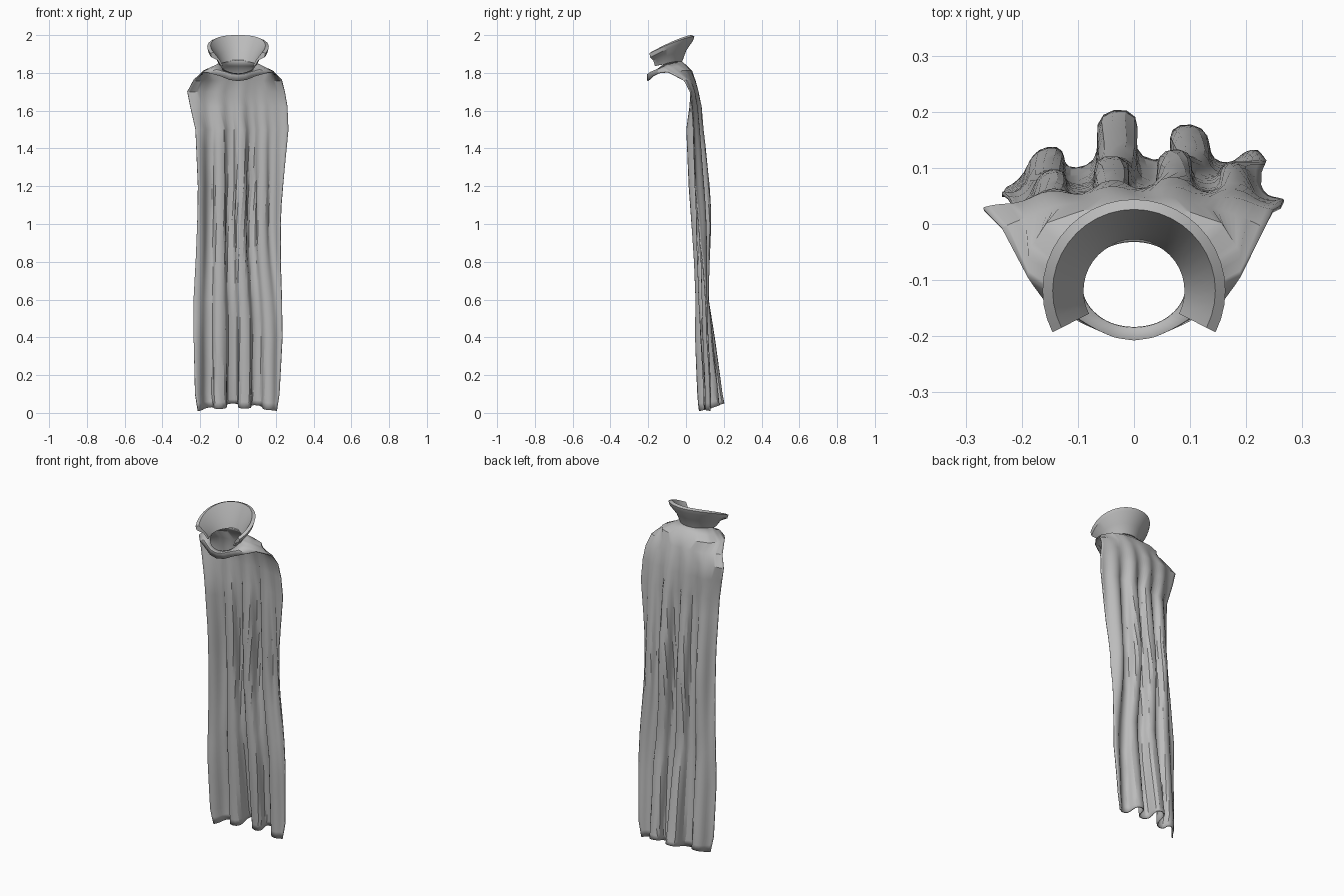
import bpy, bmesh
from math import sin, cos, radians, pi, tau

cube = bpy.data.objects.get("Cube")
if cube:
    bpy.data.objects.remove(cube)

grey = bpy.data.materials.new("grey_cloth")
grey.use_nodes = True
grey.diffuse_color = (0.5, 0.5, 0.5, 1)
grey.node_tree.nodes["Principled BSDF"].inputs["Base Color"].default_value = (0.5, 0.5, 0.5, 1)


def interpolate(table, key):
    """Blend the rows of a table sorted by its first column."""
    for low, high in zip(table, table[1:]):
        if key <= high[0]:
            f = max(0, (key - low[0]) / (high[0] - low[0]))
            return [a + (b - a) * f for a, b in zip(low[1:], high[1:])]
    return list(table[-1][1:])


def finish(name, bm):
    bmesh.ops.recalc_face_normals(bm, faces=bm.faces)
    mesh = bpy.data.meshes.new(name)
    bm.to_mesh(mesh)
    bm.free()
    mesh.materials.append(grey)
    obj = bpy.data.objects.new(name, mesh)
    bpy.context.collection.objects.link(obj)
    return obj


def bridge(bm, upper, lower, closed):
    count = len(upper)
    for i in range(count if closed else count - 1):
        j = (i + 1) % count
        bm.faces.new((upper[i], upper[j], lower[j], lower[i]))


# Yoke edge: angle from the back, x, y, z
YOKE = [(0, 0, 0.03, 1.81), (30, 0.09, 0.022, 1.812), (60, 0.155, 0, 1.81),
        (90, 0.187, -0.05, 1.808), (110, 0.188, -0.095, 1.805), (130, 0.155, -0.14, 1.8),
        (150, 0.09, -0.175, 1.782), (165, 0.045, -0.195, 1.763), (180, 0, -0.202, 1.757)]

# Hanging cloth: height, left edge, right edge, middle depth, edge pull, fold depth
DRAPE = [(0.01, -0.212, 0.205, 0.152, 0.05, 0.042), (0.1, -0.227, 0.22, 0.145, 0.05, 0.04),
         (0.4, -0.235, 0.235, 0.115, 0.035, 0.032), (0.6, -0.235, 0.232, 0.095, 0.015, 0.023),
         (0.8, -0.224, 0.225, 0.094, 0.02, 0.027), (1.05, -0.214, 0.225, 0.095, 0.035, 0.034),
         (1.2, -0.212, 0.238, 0.087, 0.04, 0.03), (1.5, -0.225, 0.267, 0.07, 0.045, 0.016),
         (1.62, -0.252, 0.262, 0.07, 0.045, 0.01), (1.7, -0.268, 0.248, 0.06, 0.035, 0.006),
         (1.76, -0.235, 0.232, 0.047, 0.055, 0.002)]
STEP, SIDE = 5, 110


def neck_point(angle):
    s, c = sin(radians(angle)), cos(radians(angle))
    return (0.094 * s, -0.107 + 0.077 * c, 1.85 + c * (0.016 if c > 0 else 0.055))


def yoke_point(angle):
    x, y, z = interpolate(YOKE, abs(angle))
    return (x if angle > 0 else -x, y, z)


def drape_point(angle, height):
    t = angle / SIDE
    left, right, depth, pull, fold = interpolate(DRAPE, height)
    x = left + (right - left) * (t + 1) / 2
    fold *= 1 - 0.6 * t * t
    low = min(1, max(0, (0.9 - height) / 0.4))
    phase = (x + 0.04 - 0.01 * low) / (0.112 + 0.018 * low) * tau
    x += 0.3 * fold * sin(2 * phase) * (1 - t ** 4)
    lean = 0.016 * t * min(1, max(0, (1.7 - height) / 0.2))
    y = depth + lean - pull * t * t + fold * (cos(phase) + 0.25 * cos(phase / 2 + 2 * height))
    hem = 0.03 * (1 - t * t) * max(0, 1 - height / 0.1) * (1 + 0.5 * cos(phase))
    return (x, y, height + hem)


# Cape: closed neck and yoke rings, then the back part continues to the hem
bm = bmesh.new()
angles = list(range(-180, 180, STEP))
neck = [neck_point(a) for a in angles]
edge = [yoke_point(a) for a in angles]
rings = []
for f in (0, 0.5, 1):
    ring = []
    for a, n, e in zip(angles, neck, edge):
        x, y, z = [p + (q - p) * f for p, q in zip(n, e)]
        front = max(0, -cos(radians(a))) * sin(pi * f)
        ring.append(bm.verts.new((x, y - 0.012 * front, z + 0.014 * front)))
    rings.append(ring)
for upper, lower in zip(rings, rings[1:]):
    bridge(bm, upper, lower, True)
back = [i for i, a in enumerate(angles) if abs(a) <= SIDE]
previous = [rings[-1][i] for i in back]
heights = [1.76, 1.7, 1.62] + [1.5 - 0.1 * i for i in range(15)] + [0.05, 0.01]
for height in heights:
    row = [bm.verts.new(drape_point(angles[i], height)) for i in back]
    bridge(bm, previous, row, False)
    previous = row
cape = finish("cape", bm)
cloth = cape.modifiers.new("cloth_thickness", "SOLIDIFY")
cloth.thickness = 0.006
cloth.offset = 0

# Collar: flared band open at the front, swept from a small section
bm = bmesh.new()
sections = []
for i in range(27):
    a = radians(-117 + 9 * i)
    drop = (1 - cos(a)) / (1 - cos(radians(117)))
    top, bottom = 2.0 - 0.09 * drop ** 1.3, 1.862 - 0.025 * drop
    middle = bottom + (top - bottom) * 0.4
    profile = [(0.1, bottom), (0.12, middle), (0.157, top - 0.028), (0.163, top - 0.006),
               (0.145, top), (0.106, middle), (0.09, bottom)]
    sections.append([bm.verts.new((r * sin(a), -0.119 + r * cos(a), z)) for r, z in profile])
for first, second in zip(sections, sections[1:]):
    bridge(bm, first, second, True)
bm.faces.new(sections[0])
bm.faces.new(sections[-1])
collar = finish("collar", bm)

for part in (cape, collar):
    part.select_set(True)
bpy.context.view_layer.objects.active = collar
bpy.ops.object.shade_smooth_by_angle(angle=pi / 6)
